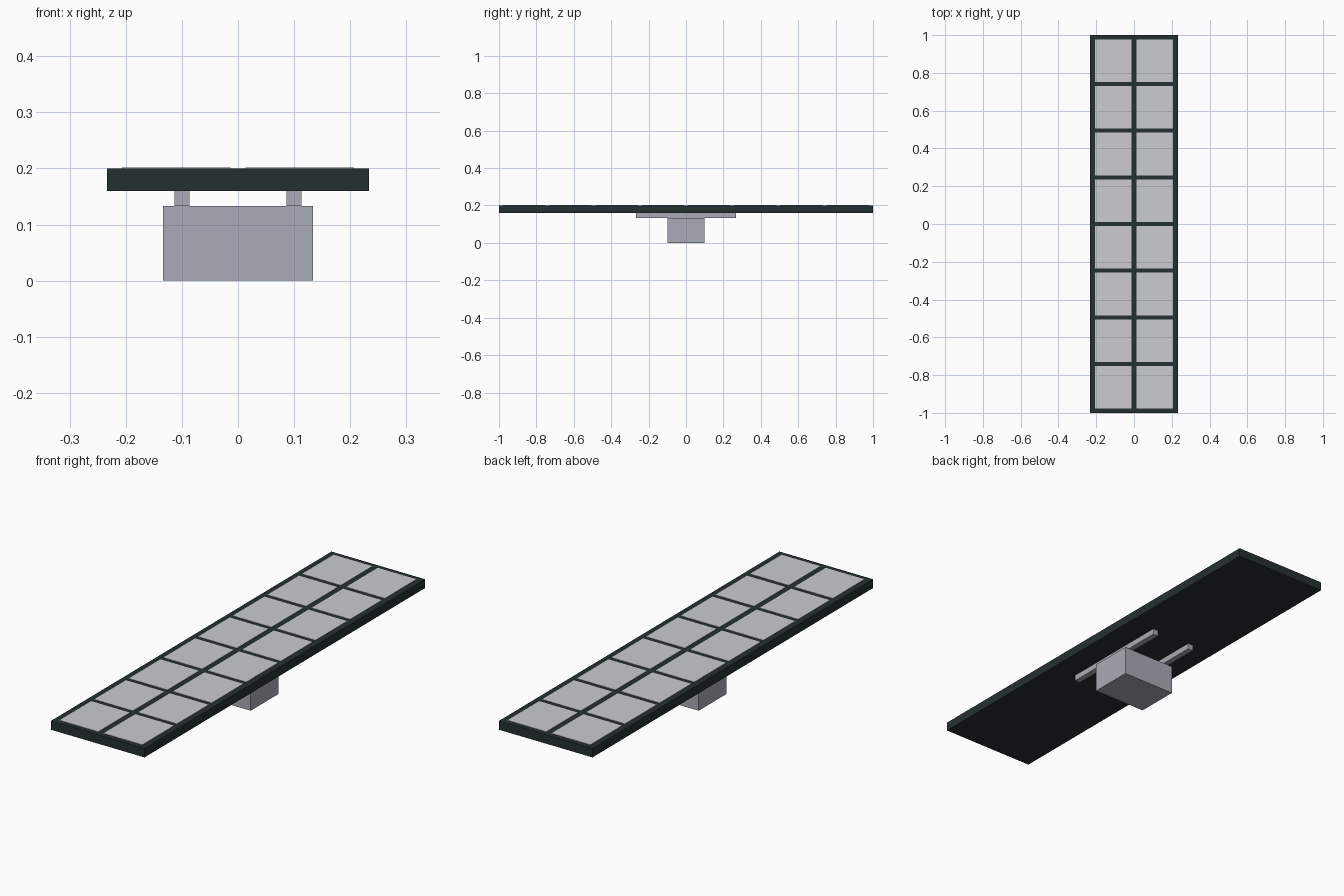
import bpy
import bmesh
from mathutils import Matrix, Vector

default = bpy.data.objects.get("Cube")
if default:
    bpy.data.objects.remove(default, do_unlink=True)


def make_material(name, srgb):
    # Convert display values to linear
    linear = [((c / 255 + 0.055) / 1.055) ** 2.4 for c in srgb] + [1.0]
    mat = bpy.data.materials.new(name)
    mat.use_nodes = True
    mat.diffuse_color = linear
    mat.node_tree.nodes["Principled BSDF"].inputs["Base Color"].default_value = linear
    return mat


def make_boxes(name, boxes, mat):
    # Each box is a centre and a size
    bm = bmesh.new()
    for centre, size in boxes:
        matrix = Matrix.Translation(Vector(centre)) @ Matrix.Diagonal((*size, 1))
        bmesh.ops.create_cube(bm, size=1, matrix=matrix)
    mesh = bpy.data.meshes.new(name)
    bm.to_mesh(mesh)
    bm.free()
    mesh.materials.append(mat)
    obj = bpy.data.objects.new(name, mesh)
    bpy.context.collection.objects.link(obj)
    return obj


frame_dark = make_material("dark green grey", (37, 48, 49))
cell_grey = make_material("light grey", (203, 204, 205))
metal_grey = make_material("bluish grey", (170, 172, 183))

# Mounting block and the two rails it carries
make_boxes("mounting_block", [((0, 0, 0.0667), (0.2667, 0.2, 0.1333))], metal_grey)
for side, label in ((1, "left"), (-1, "right")):
    make_boxes(label + "_rail",
               [((side * 0.1, 0, 0.1467), (0.0267, 0.5333, 0.0267))], metal_grey)

# Long flat panel
make_boxes("panel_frame", [((0, 0, 0.18), (0.4667, 2.0, 0.04))], frame_dark)

# Two columns of slightly raised cells
rows, pitch = 8, 0.247
cells = [((side * 0.11, (row - (rows - 1) / 2) * pitch, 0.2), (0.1933, 0.226, 0.003))
         for side in (-1, 1) for row in range(rows)]
make_boxes("panel_cells", cells, cell_grey)
